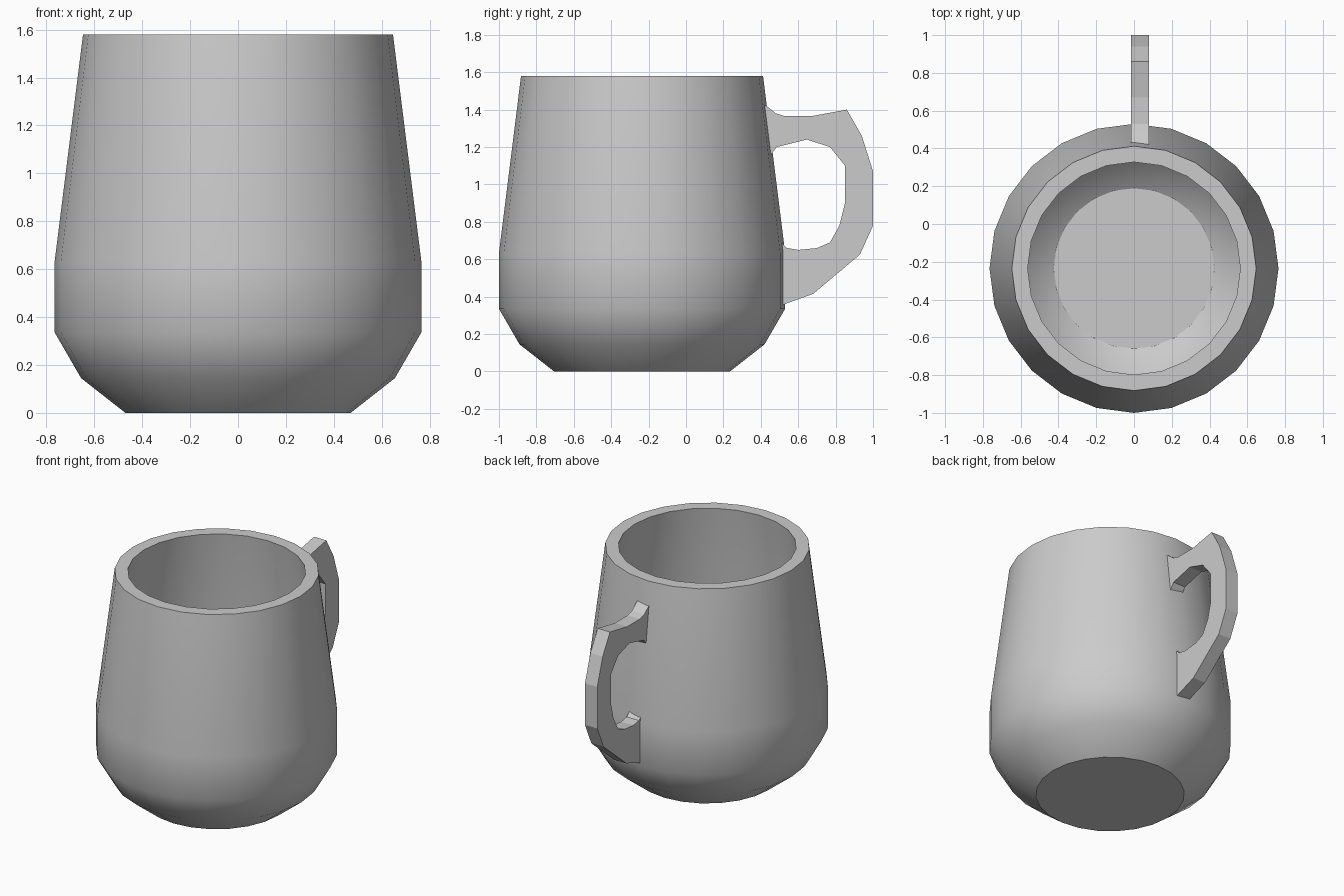
import bpy, bmesh, math

if "Cube" in bpy.data.objects:
    bpy.data.objects.remove(bpy.data.objects["Cube"])

grey = bpy.data.materials.new("plain grey")
grey.use_nodes = True
colour = (0.6, 0.6, 0.6, 1)
grey.diffuse_color = colour
grey.node_tree.nodes["Principled BSDF"].inputs["Base Color"].default_value = colour

SIDES = 24
CENTRE_Y = -0.235


def make_object(name, bm):
    bmesh.ops.recalc_face_normals(bm, faces=bm.faces)
    mesh = bpy.data.meshes.new(name)
    bm.to_mesh(mesh)
    bm.free()
    obj = bpy.data.objects.new(name, mesh)
    bpy.context.collection.objects.link(obj)
    mesh.materials.append(grey)
    return obj


# Mug body: outer wall from the base up, over the rim, and down to the inner floor
profile = [(0.47, 0), (0.655, 0.145), (0.765, 0.335), (0.765, 0.635), (0.647, 1.58),
           (0.563, 1.58), (0.68, 0.63), (0.68, 0.36), (0.59, 0.2), (0.425, 0.085)]
bm = bmesh.new()
rings = []
for r, z in profile:
    angles = [math.tau * i / SIDES for i in range(SIDES)]
    rings.append([bm.verts.new((r * math.cos(a), CENTRE_Y + r * math.sin(a), z)) for a in angles])
for low, high in zip(rings, rings[1:]):
    for i in range(SIDES):
        j = (i + 1) % SIDES
        bm.faces.new((low[i], low[j], high[j], high[i]))
bm.faces.new(rings[0])
bm.faces.new(rings[-1])
body = make_object("mug_body", bm)

# Smooth walls with crisp rim and base
bpy.ops.object.select_all(action="DESELECT")
body.select_set(True)
bpy.context.view_layer.objects.active = body
bpy.ops.object.shade_smooth_by_angle(angle=math.radians(30))

# Handle: flat C-shaped outline extruded sideways, ends sunk into the wall
outer = [(0.41, 1.43), (0.43, 1.42), (0.48, 1.38), (0.53, 1.365), (0.67, 1.365), (0.86, 1.4),
         (0.94, 1.26), (1.0, 1.07), (1.0, 0.78), (0.93, 0.625), (0.68, 0.415), (0.5, 0.35)]
inner = [(0.5, 0.7), (0.54, 0.66), (0.6, 0.65), (0.7, 0.66), (0.77, 0.69), (0.82, 0.78),
         (0.85, 0.9), (0.85, 1.1), (0.77, 1.2), (0.645, 1.24), (0.485, 1.2), (0.44, 1.14)]
bm = bmesh.new()
side = bm.faces.new([bm.verts.new((-0.015, y, z)) for y, z in outer + inner])
extruded = bmesh.ops.extrude_face_region(bm, geom=[side])
moved = [v for v in extruded["geom"] if isinstance(v, bmesh.types.BMVert)]
bmesh.ops.translate(bm, verts=moved, vec=(0.095, 0, 0))
make_object("handle", bm)
